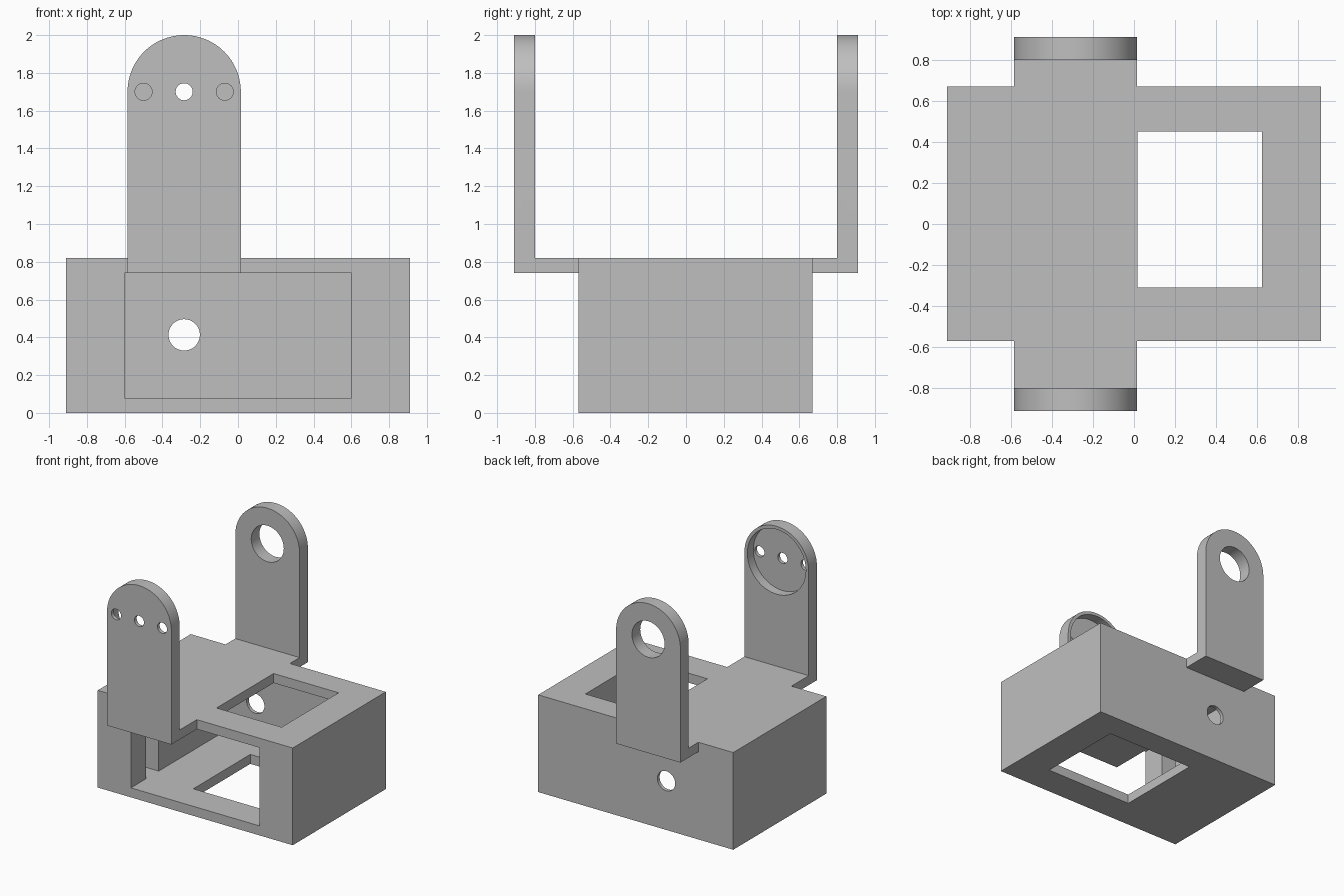
import bpy, bmesh, math
from mathutils import Matrix

if "Cube" in bpy.data.objects:
    bpy.data.objects.remove(bpy.data.objects["Cube"], do_unlink=True)

grey = bpy.data.materials.new("plain grey")
grey.use_nodes = True
colour = (0.52, 0.52, 0.52, 1)
grey.diffuse_color = colour
grey.node_tree.nodes["Principled BSDF"].inputs["Base Color"].default_value = colour


def add_object(name, bm):
    bmesh.ops.recalc_face_normals(bm, faces=bm.faces[:])
    mesh = bpy.data.meshes.new(name)
    bm.to_mesh(mesh)
    bm.free()
    mesh.materials.append(grey)
    obj = bpy.data.objects.new(name, mesh)
    bpy.context.collection.objects.link(obj)
    return obj


def box(name, x, y, z):
    bm = bmesh.new()
    bmesh.ops.create_cube(bm, size=1)
    for v in bm.verts:
        v.co = [lo + (c + 0.5) * (hi - lo) for c, (lo, hi) in zip(v.co, (x, y, z))]
    return add_object(name, bm)


def bore(name, x, z, radius, y):
    """Cylinder along y."""
    bm = bmesh.new()
    place = Matrix.Translation((x, sum(y) / 2, z)) @ Matrix.Rotation(math.pi / 2, 4, "X")
    bmesh.ops.create_cone(bm, cap_ends=True, segments=64, radius1=radius,
                          radius2=radius, depth=y[1] - y[0], matrix=place)
    return add_object(name, bm)


def combine(target, tools, operation):
    """Apply booleans to the target and remove the tools."""
    for tool in tools:
        tool.hide_render = True
        mod = target.modifiers.new("boolean", "BOOLEAN")
        mod.operation, mod.solver, mod.object = operation, "EXACT", tool
    graph = bpy.context.evaluated_depsgraph_get()
    graph.update()
    result = bpy.data.meshes.new_from_object(target.evaluated_get(graph))
    target.modifiers.clear()
    target.data = result
    for tool in tools:
        bpy.data.objects.remove(tool, do_unlink=True)


# Main dimensions
HALF = 0.91
FRONT, BACK = -0.57, 0.67
FLOOR, CEILING, TOP = 0.08, 0.74, 0.82
AXIS_X, AXIS_Z, EAR_R = -0.285, 1.7, 0.3
EAR_X = (AXIS_X - EAR_R, AXIS_X + EAR_R)


def ear(name, y):
    """Upright plate with a half-round top."""
    bm = bmesh.new()
    outline = [(EAR_X[0], CEILING), (EAR_X[1], CEILING)]
    for i in range(49):
        a = math.pi * i / 48
        outline.append((AXIS_X + EAR_R * math.cos(a), AXIS_Z + EAR_R * math.sin(a)))
    face = bm.faces.new([bm.verts.new((px, y[0], pz)) for px, pz in outline])
    moved = bmesh.ops.extrude_face_region(bm, geom=[face])["geom"]
    bmesh.ops.translate(bm, vec=(0, y[1] - y[0], 0),
                        verts=[v for v in moved if isinstance(v, bmesh.types.BMVert)])
    return add_object(name, bm)


# Housing with the two ears and their feet
frame = box("bracket_frame", (-HALF, HALF), (FRONT, BACK), (0, TOP))
combine(frame, [
    box("front_foot", EAR_X, (-0.85, FRONT + 0.02), (CEILING, TOP)),
    box("back_foot", EAR_X, (BACK - 0.02, 0.85), (CEILING, TOP)),
    ear("front_ear", (-HALF, -0.8)),
    ear("back_ear", (0.8, HALF)),
], "UNION")

# Motor bay, flange slot, windows and bores
cutters = [
    box("motor_bay", (-0.6, 0.6), (-0.7, 0.64), (FLOOR, CEILING)),
    box("flange_slot", (-0.82, 0.82), (-0.37, -0.2), (FLOOR, CEILING)),
    box("top_window", (0.017, 0.624), (-0.31, 0.45), (-0.1, 1)),
    box("bottom_window", (-0.2, 0.624), (-0.31, 0.45), (-0.1, 0.3)),
    bore("shaft_hole", AXIS_X, 0.413, 0.083, (0.5, 0.75)),
    bore("pivot_hole", AXIS_X, AXIS_Z, 0.152, (0.7, 1)),
    bore("horn_recess", AXIS_X, AXIS_Z, 0.273, (-0.88, -0.7)),
]
for side in (-1, 0, 1):
    cutters.append(bore("screw_hole", AXIS_X + side * 0.215, AXIS_Z, 0.045, (-1, -0.7)))
combine(frame, cutters, "DIFFERENCE")

# Shading: smooth round walls, sharp corners
bpy.ops.object.select_all(action="DESELECT")
frame.select_set(True)
bpy.context.view_layer.objects.active = frame
bpy.ops.object.shade_smooth_by_angle(angle=math.radians(30))
